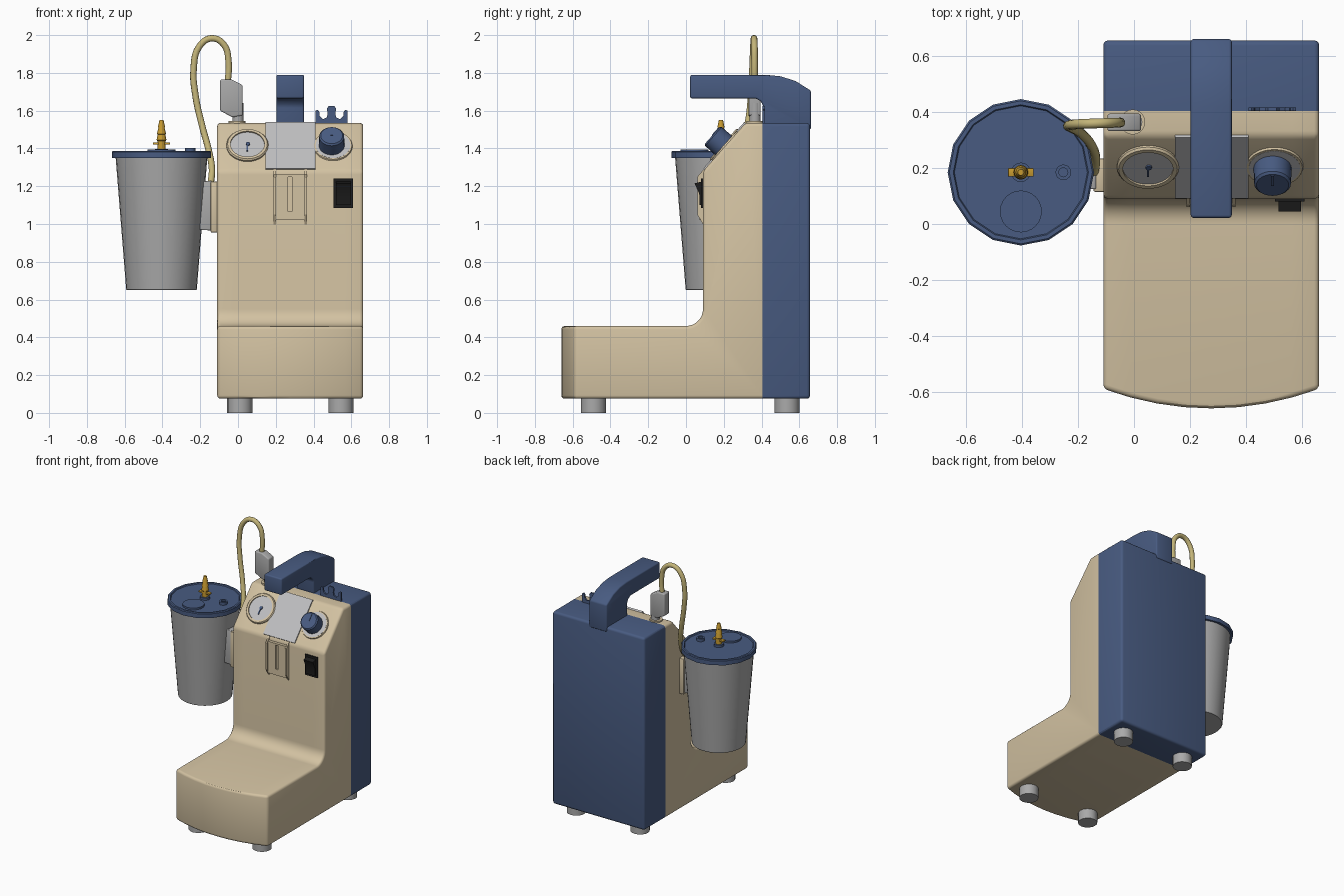
import bpy, bmesh, math
from mathutils import Matrix, Vector

if "Cube" in bpy.data.objects:
    bpy.data.objects.remove(bpy.data.objects["Cube"])


def material(name, rgb):
    m = bpy.data.materials.new(name)
    m.diffuse_color = (*rgb, 1)
    m.use_nodes = True
    m.node_tree.nodes["Principled BSDF"].inputs["Base Color"].default_value = m.diffuse_color
    return m


BEIGE = material("beige", (0.65, 0.54, 0.36))
BLUE = material("blue", (0.065, 0.105, 0.22))
GREY = material("grey", (0.40, 0.40, 0.40))
LIGHT = material("light grey", (0.52, 0.52, 0.53))
GOLD = material("gold", (0.58, 0.33, 0.03))
TUBE = material("tube yellow", (0.55, 0.46, 0.19))
BLACK = material("black", (0.012, 0.012, 0.012))


def finish(name, bm, mat, bevel=0, segs=3, matrix=None):
    """Bevel the sharp edges, place the part and give it its colour."""
    bmesh.ops.recalc_face_normals(bm, faces=bm.faces)
    if bevel:
        edges = [e for e in bm.edges if len(e.link_faces) == 2 and e.calc_face_angle() > 0.5]
        bmesh.ops.bevel(bm, geom=edges, offset=bevel, segments=segs, profile=0.5,
                        affect='EDGES', clamp_overlap=False)
    if matrix:
        bm.transform(matrix)
    me = bpy.data.meshes.new(name)
    bm.to_mesh(me)
    bm.free()
    me.materials.append(mat)
    ob = bpy.data.objects.new(name, me)
    bpy.context.collection.objects.link(ob)
    return ob


def box(name, lo, hi, mat, bevel=0, matrix=None):
    bm = bmesh.new()
    bmesh.ops.create_cube(bm, size=1)
    for v in bm.verts:
        v.co = Vector([(l + h) / 2 + c * (h - l) for c, l, h in zip(v.co, lo, hi)])
    return finish(name, bm, mat, bevel, 2, matrix)


def prism(name, pts, axis, stations, mat, bevel=0, bow=None, open_y=None):
    """Extrude an outline along x (y,z points) or y (x,z points)."""
    bm = bmesh.new()
    rows = []
    for s in stations:
        row = []
        for a, z in pts:
            if bow:
                a = bow(s, a)
            row.append(bm.verts.new((s, a, z) if axis == 'x' else (a, s, z)))
        rows.append(row)
    n = len(pts)
    for r, q in zip(rows, rows[1:]):
        for i in range(n):
            j = (i + 1) % n
            bm.faces.new((r[i], r[j], q[j], q[i]))
    bm.faces.new(rows[0])
    bm.faces.new(rows[-1])
    if open_y is not None:  # drop the hidden face on the joint
        hidden = [f for f in bm.faces if all(abs(v.co.y - open_y) < 1e-5 for v in f.verts)]
        bmesh.ops.delete(bm, geom=hidden, context='FACES')
    return finish(name, bm, mat, bevel)


def lathe(name, pts, mat, segs=32, at=(0, 0, 0), matrix=None):
    """Turn an (r, z) outline about z; zero radii close it."""
    bm = bmesh.new()
    rings = []
    for r, z in pts:
        if r == 0:
            rings.append([bm.verts.new((0, 0, z))] * segs)
        else:
            rings.append([bm.verts.new((r * math.cos(k * math.tau / segs),
                                        r * math.sin(k * math.tau / segs), z)) for k in range(segs)])
    for a, b in zip(rings, rings[1:]):
        for k in range(segs):
            j = (k + 1) % segs
            bm.faces.new(list(dict.fromkeys((a[k], a[j], b[j], b[k]))))
    return finish(name, bm, mat, matrix=matrix or Matrix.Translation(at))


def disc(name, r, z0, z1, mat, segs=32, at=(0, 0, 0), matrix=None):
    return lathe(name, [(0, z0), (r, z0), (r, z1), (0, z1)], mat, segs, at, matrix)


X0, X1, JOINT = -0.11, 0.663, 0.405
XC = (X0 + X1) / 2

# Housing: L-shaped front with bowed step and sloping control face
fillet = [(0.0 + 0.09 * math.sin(t), 0.55 - 0.09 * math.cos(t))
          for t in [k * math.pi / 16 for k in range(9)]]
outline = ([(-0.59, 0.075), (-0.59, 0.46)] + fillet +
           [(0.09, 1.28), (0.315, 1.535), (JOINT, 1.535), (JOINT, 0.075)])


def bow_front(x, y):
    t = (x - XC) / (X1 - XC)
    return y - 0.07 * (1 - t * t) if y < -0.5 else y


prism("front_housing", outline, 'x', [X0 + (X1 - X0) * k / 8 for k in range(9)],
      BEIGE, 0.018, bow_front, JOINT)
prism("rear_housing", [(JOINT, 0.075), (JOINT, 1.535), (0.657, 1.535), (0.657, 0.075)],
      'x', [X0, X1], BLUE, 0.018, open_y=JOINT)

# Feet
for x in (0.01, 0.545):
    for y in (-0.49, 0.535):
        disc("foot", 0.067, 0, 0.08, GREY, 16, (x, y, 0))

# Carrying handle
prism("handle", [(0.022, 1.665), (0.022, 1.79), (0.42, 1.79), (0.5, 1.782), (0.58, 1.757), (0.662, 1.705),
                 (0.662, 1.5), (0.41, 1.5), (0.41, 1.625), (0.395, 1.65), (0.37, 1.665)],
      'x', [0.203, 0.35], BLUE, 0.01)

# Hose clip rail behind the control face
prism("hose_clip", [(0.41, 1.53), (0.41, 1.6), (0.42, 1.605), (0.43, 1.595), (0.433, 1.57), (0.45, 1.555),
                    (0.47, 1.565), (0.475, 1.585), (0.47, 1.61), (0.48, 1.625), (0.51, 1.625),
                    (0.52, 1.61), (0.515, 1.585), (0.52, 1.565), (0.54, 1.555), (0.557, 1.57),
                    (0.56, 1.595), (0.57, 1.605), (0.58, 1.6), (0.58, 1.53)],
      'y', [0.405, 0.417], BLUE)

# Sloping control face: local y runs up the slope, local z points outward
TILT = Matrix.Rotation(math.atan2(0.255, 0.225), 4, 'X')


def on_slope(x, s=0):
    return Matrix.Translation((x, 0.2025, 1.4075)) @ TILT @ Matrix.Translation((0, s, 0))


box("control_plate", (-0.132, -0.158, -0.005), (0.132, 0.17, 0.008), LIGHT, 0, on_slope(0.278))
G = on_slope(0.05, 0.008)
lathe("gauge_rim", [(0.09, 0.0), (0.09, 0.016), (0.105, 0.016), (0.111, 0.008), (0.111, 0)], BEIGE, 32, matrix=G)
disc("gauge_face", 0.092, -0.002, 0.008, LIGHT, 32, matrix=G)
box("gauge_needle", (-0.004, -0.045, 0.007), (0.004, 0.015, 0.013), BLUE, 0, G)
disc("gauge_pivot", 0.011, 0.007, 0.015, BLUE, 12, matrix=on_slope(0.053, 0.012))
K = on_slope(0.503, 0.006)
lathe("knob_rim", [(0.09, 0.0), (0.09, 0.008), (0.1, 0.008), (0.103, 0)], BEIGE, 32, matrix=K)
disc("knob_dial", 0.092, -0.002, 0.009, LIGHT, 32, matrix=K)
lathe("knob", [(0, 0.008), (0.068, 0.008), (0.066, 0.08), (0.058, 0.088), (0, 0.088)], BLUE, 24,
      matrix=on_slope(0.496, 0.004))
box("knob_pointer", (-0.006, 0.0, 0.085), (0.006, 0.055, 0.092), BLUE, 0, on_slope(0.496, 0.004))

# Slotted hanger on the front
for x in (0.188, 0.352):
    prism("hanger_side", [(0.095, 1.29), (0.06, 1.25), (0.06, 1.05), (0.095, 0.99)],
          'x', [x, x + 0.012], BEIGE)
box("hanger_ledge", (0.188, 0.068, 1.25), (0.364, 0.1, 1.262), BEIGE)
for x in (0.2, 0.286):
    box("hanger_plate", (x, 0.072, 1.02), (x + 0.066, 0.095, 1.25), BEIGE)
box("hanger_plate_foot", (0.266, 0.072, 1.02), (0.286, 0.095, 1.065), BEIGE)

# Power switch
box("switch_frame", (0.505, 0.08, 1.085), (0.61, 0.1, 1.24), BLACK)
prism("switch_rocker", [(0.085, 1.225), (0.045, 1.215), (0.07, 1.16), (0.072, 1.1), (0.085, 1.1)],
      'x', [0.518, 0.597], BLACK)

# Collection jar and lid
JX, JY = -0.405, 0.185
lathe("jar", [(0, 0.65), (0.183, 0.65), (0.187, 0.655), (0.243, 1.355), (0, 1.355)], GREY, 32, (JX, JY, 0))
lathe("jar_lid", [(0, 1.35), (0.262, 1.35), (0.262, 1.382), (0.256, 1.387), (0.242, 1.387),
                  (0.238, 1.38), (0, 1.38)], BLUE, 16, (JX, JY, 0))
disc("lid_cap", 0.075, 1.375, 1.394, BLUE, 24, (JX, 0.045, 0))
lathe("lid_port", [(0.016, 1.38), (0.016, 1.402), (0.028, 1.402), (0.028, 1.375)], BLUE, 16, (-0.253, JY, 0))
disc("lid_boss", 0.035, 1.375, 1.398, BLUE, 16, (JX, JY, 0))

# Barbed hose connector on the lid
lathe("barb", [(0, 1.39), (0.022, 1.39), (0.022, 1.44), (0.026, 1.445), (0.02, 1.475), (0.024, 1.477),
               (0.016, 1.51), (0.019, 1.512), (0.011, 1.55), (0, 1.55)], GOLD, 16, (JX, JY, 0))
box("barb_wings", (JX - 0.046, JY - 0.015, 1.42), (JX + 0.046, JY + 0.015, 1.432), GOLD, 0.003)

# Jar bracket on the left side
box("bracket_mount", (-0.145, 0.115, 0.955), (-0.105, 0.235, 1.225), BEIGE, 0.006)
prism("jar_bracket", [(-0.225, 0.97), (-0.122, 0.965), (-0.122, 1.21), (-0.14, 1.23), (-0.19, 1.225),
                      (-0.225, 1.2)], 'y', [0.125, 0.225], GREY, 0.005)

# Hose outlet on top
disc("outlet_collar", 0.045, 1.53, 1.545, BEIGE, 20, (-0.005, 0.365, 0))
disc("outlet_stem", 0.03, 1.53, 1.64, GREY, 16, (0.0, 0.365, 0))
prism("outlet_elbow", [(-0.095, 1.6), (-0.095, 1.765), (-0.035, 1.765), (0.025, 1.735), (0.025, 1.575),
                       (-0.03, 1.565)], 'y', [0.332, 0.395], GREY, 0.008)

# Hose looping from the outlet to the bracket
path = [(-0.055, 0.363, 1.74), (-0.05, 0.363, 1.86), (-0.075, 0.362, 1.95), (-0.14, 0.36, 1.983),
        (-0.205, 0.357, 1.94), (-0.235, 0.352, 1.82), (-0.225, 0.345, 1.68), (-0.19, 0.325, 1.52),
        (-0.155, 0.285, 1.39), (-0.138, 0.235, 1.29), (-0.145, 0.18, 1.21)]
cu = bpy.data.curves.new("hose", 'CURVE')
cu.dimensions = '3D'
cu.bevel_depth = 0.0175
cu.bevel_resolution = 3
cu.resolution_u = 5
cu.use_fill_caps = True
sp = cu.splines.new('BEZIER')
sp.bezier_points.add(len(path) - 1)
for p, co in zip(sp.bezier_points, path):
    p.co = co
    p.handle_left_type = p.handle_right_type = 'AUTO'
cu.materials.append(TUBE)
hose = bpy.data.objects.new("hose", cu)
bpy.context.collection.objects.link(hose)

# Smooth shading with sharp edges kept
for ob in bpy.context.scene.objects:
    if ob.type == 'MESH':
        ob.select_set(True)
        bpy.context.view_layer.objects.active = ob
bpy.ops.object.shade_smooth_by_angle(angle=math.radians(30))
